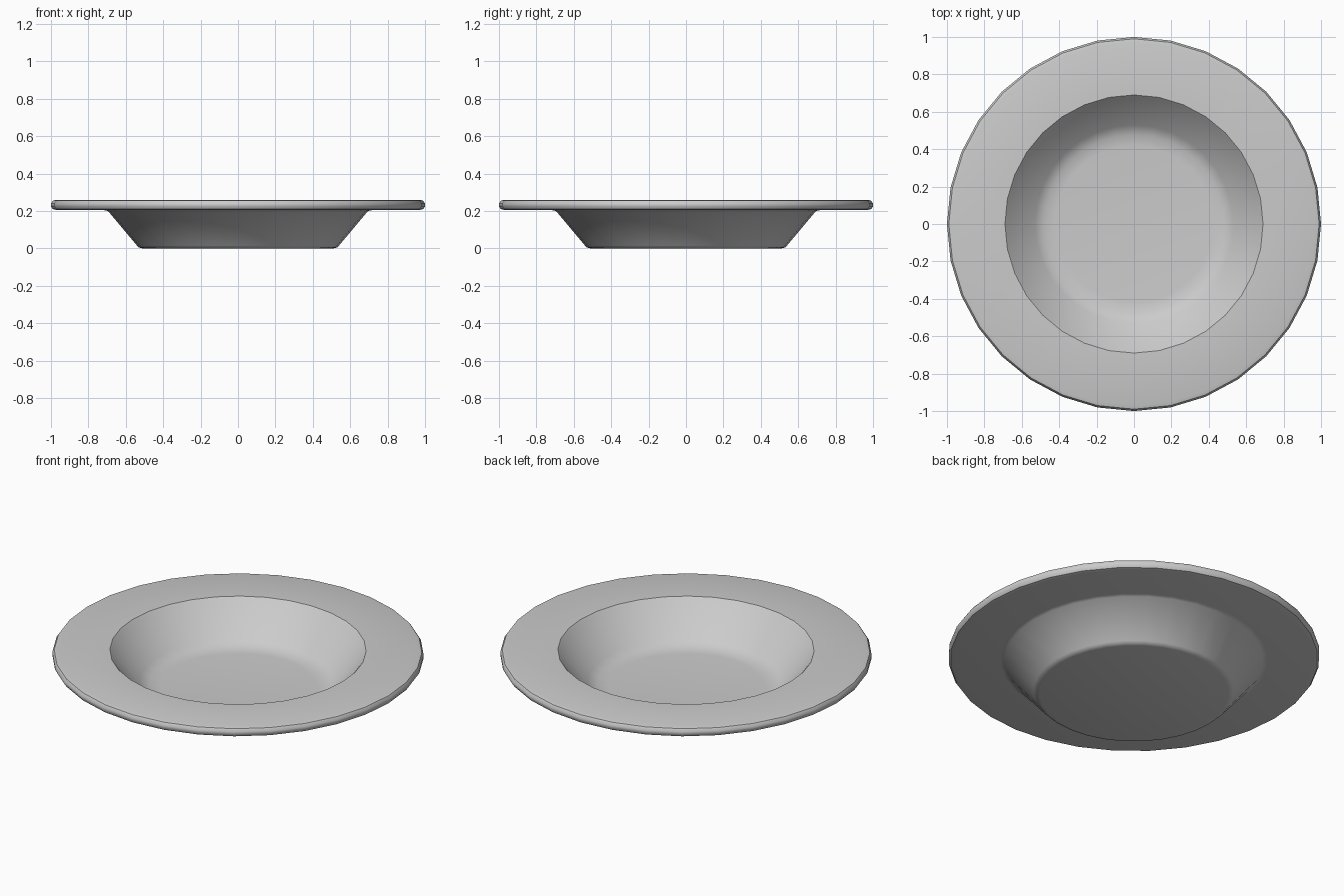
import bpy, bmesh, math
from mathutils import Matrix

cube = bpy.data.objects.get("Cube")
if cube:
    bpy.data.objects.remove(cube, do_unlink=True)

SIDES = 32

# Plain ceramic colour
ceramic = bpy.data.materials.new("light grey ceramic")
ceramic.use_nodes = True
colour = (0.6, 0.6, 0.6, 1)
ceramic.diffuse_color = colour
ceramic.node_tree.nodes["Principled BSDF"].inputs["Base Color"].default_value = colour

# Cross-section (radius, height): inner floor, wall, rim, underside, base
profile = [
    (0.0, 0.045), (0.42, 0.045), (0.48, 0.05), (0.53, 0.075), (0.68, 0.25), (0.69, 0.26),
    (0.97, 0.26), (0.99, 0.255), (1.0, 0.24), (1.0, 0.225), (0.99, 0.21), (0.97, 0.205),
    (0.72, 0.205), (0.695, 0.2), (0.54, 0.015), (0.53, 0.005), (0.51, 0.0), (0.0, 0.0),
]

# Bowl plate: spin the cross-section around the vertical axis
bm = bmesh.new()
verts = [bm.verts.new((r, 0, z)) for r, z in profile]
edges = [bm.edges.new(pair) for pair in zip(verts, verts[1:])]
bmesh.ops.spin(bm, geom=verts + edges, cent=(0, 0, 0), axis=(0, 0, 1),
               angle=math.tau, steps=SIDES, use_merge=True)
bmesh.ops.remove_doubles(bm, verts=bm.verts, dist=0.0005)
bmesh.ops.recalc_face_normals(bm, faces=bm.faces)

mesh = bpy.data.meshes.new("bowl_plate")
bm.to_mesh(mesh)
bm.free()
mesh.materials.append(ceramic)
plate = bpy.data.objects.new("bowl_plate", mesh)
bpy.context.collection.objects.link(plate)

# Smooth shading with a crisp rim
bpy.ops.object.select_all(action='DESELECT')
plate.select_set(True)
bpy.context.view_layer.objects.active = plate
bpy.ops.object.shade_smooth_by_angle(angle=math.radians(40))
